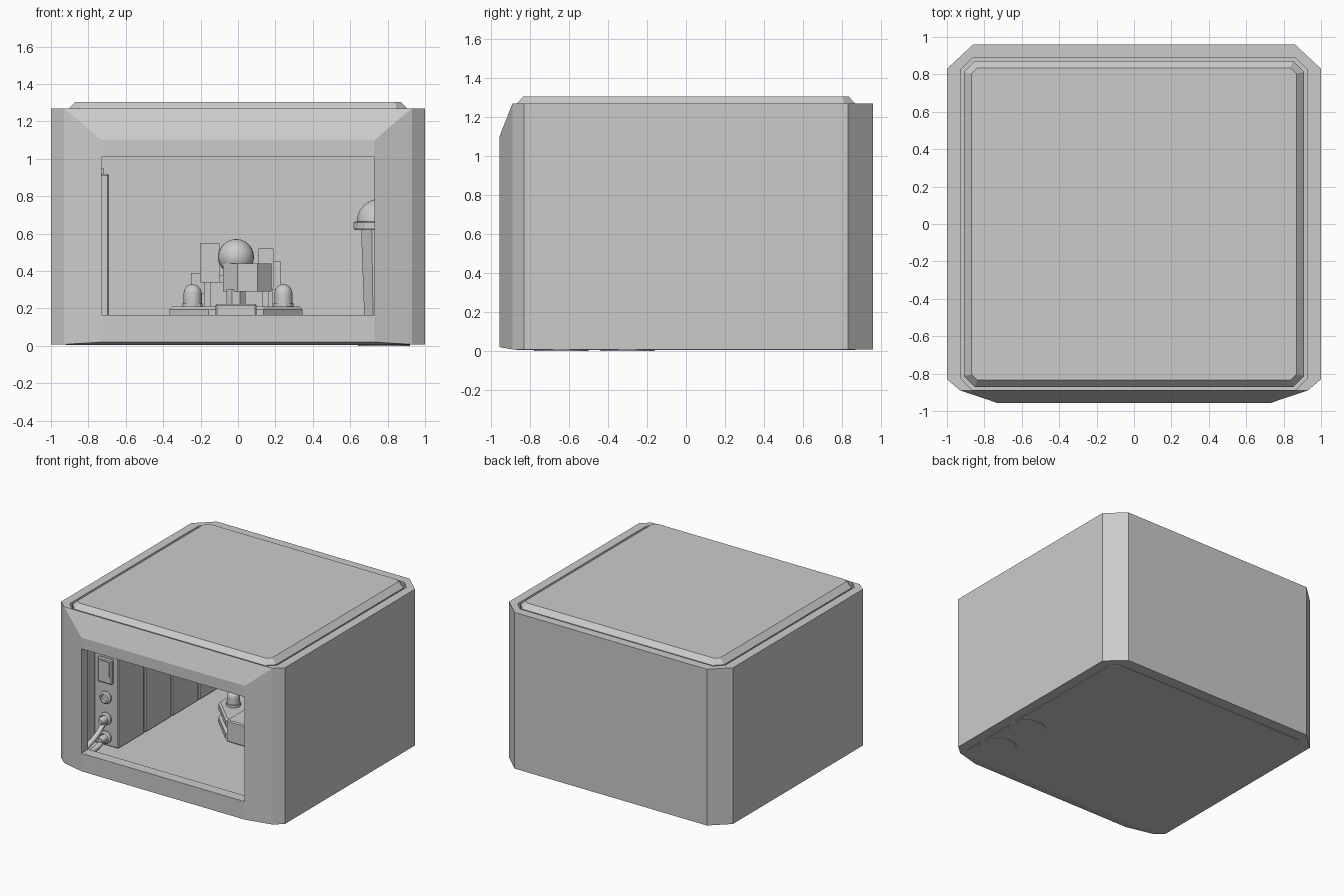
import bpy, bmesh, math
from mathutils import Vector

if "Cube" in bpy.data.objects:
    bpy.data.objects.remove(bpy.data.objects["Cube"])


def finish(name, bm, smooth=False):
    bmesh.ops.recalc_face_normals(bm, faces=bm.faces)
    me = bpy.data.meshes.new(name)
    bm.to_mesh(me)
    bm.free()
    ob = bpy.data.objects.new(name, me)
    bpy.context.collection.objects.link(ob)
    if smooth:
        for o in bpy.context.selected_objects:
            o.select_set(False)
        ob.select_set(True)
        bpy.context.view_layer.objects.active = ob
        bpy.ops.object.shade_smooth_by_angle(angle=math.radians(35))
    return ob


def hull(name, pts):
    bm = bmesh.new()
    for p in pts:
        bm.verts.new(p)
    bmesh.ops.convex_hull(bm, input=bm.verts)
    bmesh.ops.dissolve_limit(bm, angle_limit=0.01, verts=bm.verts, edges=bm.edges)
    return finish(name, bm)


def box(name, x0, x1, y0, y1, z0, z1, bevel=0):
    ob = hull(name, [(x, y, z) for x in (x0, x1) for y in (y0, y1) for z in (z0, z1)])
    if bevel:
        m = ob.modifiers.new("bevel", 'BEVEL')
        m.width, m.segments = bevel, 1
    return ob


def octagon(x, y, c, z):
    return [(sx * a, sy * b, z) for sx in (1, -1) for sy in (1, -1)
            for a, b in ((x, y - c), (x - c, y))]


def lathe(name, profile, loc, n, axis='Z', smooth=False):
    # revolve (radius, height) profile; n sides with a flat side to the front
    bm = bmesh.new()
    rings = []
    for r, h in profile:
        ring = []
        for i in range(n):
            a = 2 * math.pi * (i + 0.5) / n
            u, v = r * math.cos(a), r * math.sin(a)
            p = (u, v, h) if axis == 'Z' else (u, -h, v)
            ring.append(bm.verts.new(Vector(p) + Vector(loc)))
        rings.append(ring)
    for a, b in zip(rings, rings[1:]):
        for i in range(n):
            j = (i + 1) % n
            bm.faces.new((a[i], a[j], b[j], b[i]))
    bm.faces.new(rings[0])
    bm.faces.new(rings[-1])
    return finish(name, bm, smooth)


def dome(r, z0, z1, steps=6):
    # straight wall then rounded top
    return [(r, z0)] + [(r * math.cos(t) + 0.0005, z1 - r + r * math.sin(t))
                        for t in [math.pi / 2 * i / steps for i in range(steps + 1)]]


def cut(ob, cutter):
    cutter.hide_render = True
    cutter.hide_viewport = False
    m = ob.modifiers.new("cut", 'BOOLEAN')
    m.operation, m.object, m.solver = 'DIFFERENCE', cutter, 'EXACT'
    cutter.display_type = 'WIRE'


# Outer housing with chamfered corners and sloped front bezel
pts = []
for s in (1, -1):
    for z in (0.008, 1.27):
        pts += [(s * .93, -.89, z), (s, -.83, z), (s, .83, z), (s * .86, .96, z)]
    pts += [(s * .73, -.957, .02), (s * .73, -.957, 1.10)]
shell = hull("housing", pts)
cut(shell, hull("room_cutter", octagon(.92, .87, .06, .05) + octagon(.92, .87, .06, 1.14)))
cut(shell, box("window_cutter", -.73, .73, -1.2, -.8, .165, 1.01))
cut(shell, hull("roof_cutter", octagon(.928, .888, .065, 1.2) + octagon(.928, .888, .065, 1.5)))
dg = bpy.context.evaluated_depsgraph_get()
baked = bpy.data.meshes.new_from_object(shell.evaluated_get(dg))
shell.modifiers.clear()
shell.data = baked
for o in [o for o in bpy.data.objects if o.name.endswith("_cutter")]:
    bpy.data.objects.remove(o)

# Raised roof panel
hull("roof_panel", octagon(.91, .872, .06, 1.2) + octagon(.91, .872, .06, 1.265)
     + octagon(.868, .835, .03, 1.305))

# Underside plate and round feet
hull("underside_plate", octagon(.92, .87, .06, .005) + octagon(.92, .87, .06, .02))
for y in (-.64, -.30):
    lathe("foot", [(.14, 0), (.14, .02)], (.78, y, 0), 24)

# Left wall: backing slab and row of equipment cabinets
box("cabinet_backing", -.925, -.72, -.52, .86, .05, .95)
for i in range(4):
    y = -.54 + i * .345
    box("cabinet", -.91, -.69, y, y + .33, .05, .92, .008)

# Control face at the cabinet end: screen, sockets and cables
box("screen_frame", -.865, -.735, -.56, -.53, .56, .76, .008)
box("screen", -.845, -.755, -.566, -.55, .62, .74)
for z in (.44, .27, .12):
    lathe("socket", [(.05, 0), (.05, .015), (.035, .025), (.03, .01)],
          (-.80, -.54, z), 16, 'Y', True)
for k, z in enumerate((.27, .12)):
    cu = bpy.data.curves.new("cable", 'CURVE')
    cu.dimensions = '3D'
    cu.bevel_depth, cu.bevel_resolution, cu.use_fill_caps = .02, 2, True
    sp = cu.splines.new('BEZIER')
    path = [(-.80, -.54, z), (-.80, -.66, z - .04 - .05 * (1 - k)), (-.84 + .04 * k, -.83, .075)]
    sp.bezier_points.add(2)
    for bp, p in zip(sp.bezier_points, path):
        bp.co = p
        bp.handle_left_type = bp.handle_right_type = 'AUTO'
    bpy.context.collection.objects.link(bpy.data.objects.new("cable", cu))
    lathe("plug", [(.028, 0), (.028, .06), (.02, .075)], (-.80, -.545, z), 12, 'Y', True)

# Stepped octagonal platform
cx, cy = -.01, .42
lathe("platform", [(.385, .05), (.385, .09), (.36, .10), (.36, .14), (.385, .15),
                   (.385, .195), (.37, .21)], (cx, cy, 0), 8)
box("platform_step", -.12, .10, .02, .3, .05, .225, .008)

# Small domed lamps on the platform
for s in (1, -1):
    lathe("lamp_collar", [(.055, .2), (.055, .23)], (s * .243, cy - .13, 0), 12)
    lathe("lamp", dome(.048, .22, .33), (s * .243, cy - .13, 0), 16, smooth=True)

# Central machine: neck, drum, ball and surrounding blocks on posts
lathe("machine_neck", [(.055, .2), (.055, .3)], (-.01, .30, 0), 8)
lathe("machine_drum", [(.14, .29), (.14, .44)], (.05, .36, 0), 8)
bm = bmesh.new()
bmesh.ops.create_uvsphere(bm, u_segments=24, v_segments=12, radius=.096)
bmesh.ops.translate(bm, verts=bm.verts, vec=(-.01, .36, .475))
finish("ball", bm, True)
for x0, x1, y0, y1, z0, z1 in ((-.20, -.10, .36, .48, .34, .55), (.11, .19, .46, .56, .30, .52),
                               (.17, .23, .50, .60, .30, .45), (-.25, -.17, .48, .60, .28, .39),
                               (-.14, .14, .48, .60, .34, .38)):
    box("machine_block", x0, x1, y0, y1, z0, z1)
for x, y in ((-.165, .42), (.145, .50), (.2, .55), (-.21, .54)):
    box("machine_post", x - .018, x + .018, y - .018, y + .018, .2, .36)

# Domed column by the right wall
px, py = .755, .40
lathe("column", [(.10, .05), (.10, .10), (.085, .12), (.105, .63)], (px, py, 0), 8)
lathe("column_collar", [(.135, .62), (.14, .63), (.14, .66), (.13, .665)], (px, py, 0), 16)
lathe("column_dome", dome(.12, .655, .785), (px, py, 0), 24, smooth=True)
